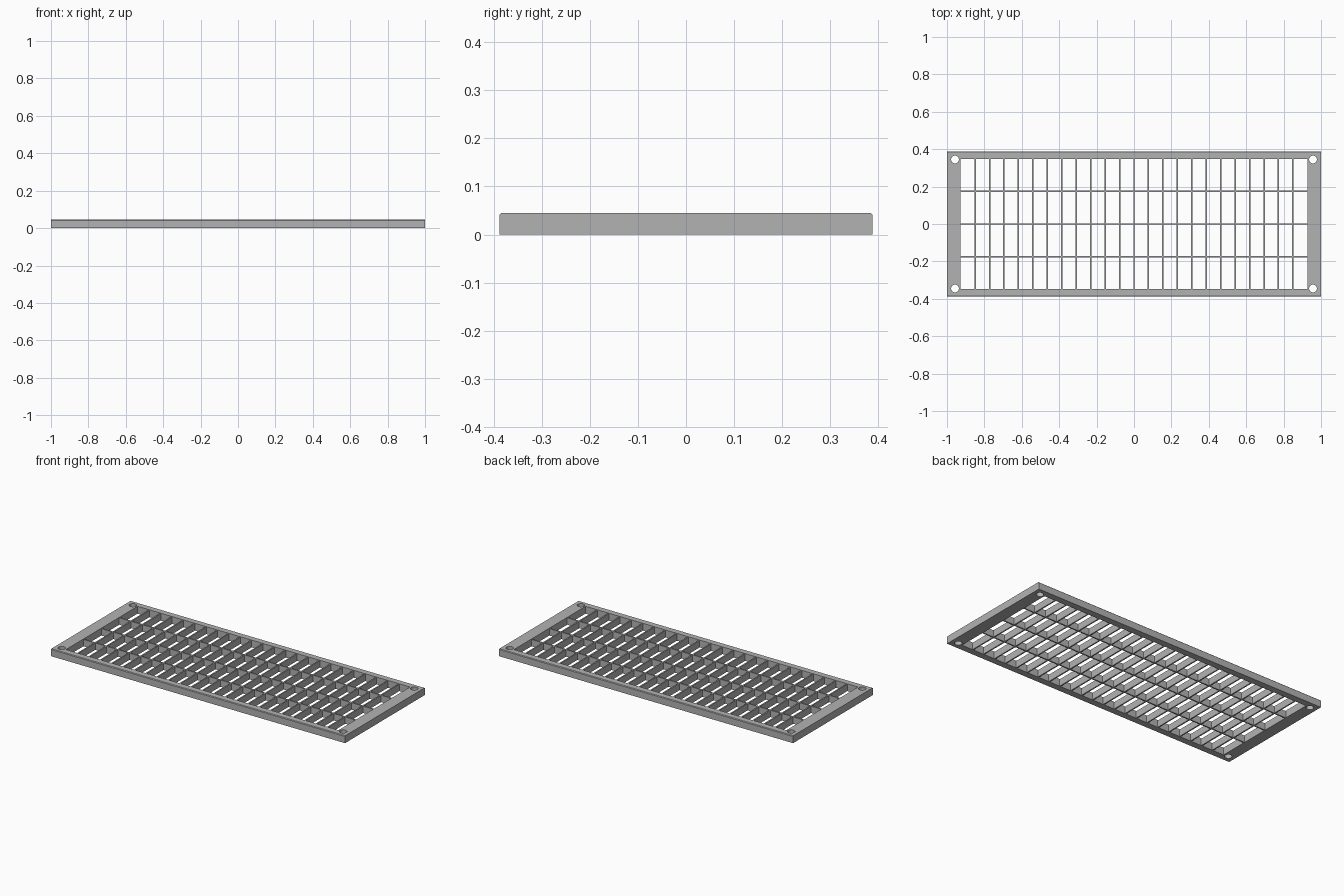
import bpy
import bmesh
from mathutils import Matrix

cube = bpy.data.objects.get("Cube")
if cube:
    bpy.data.objects.remove(cube)

HALF_X, HALF_Y, HEIGHT = 1.0, 0.388, 0.045
OPEN_X, OPEN_Y = 0.927, 0.348
CELLS_X, CELLS_Y = 24, 4
BAR = 0.008

steel = bpy.data.materials.new("grey steel")
steel.use_nodes = True
GREY = (0.45, 0.45, 0.45, 1)
steel.diffuse_color = GREY
steel.node_tree.nodes["Principled BSDF"].inputs["Base Color"].default_value = GREY


def add_box(bm, center, size):
    matrix = Matrix.Translation(center) @ Matrix.Diagonal((*size, 1))
    return bmesh.ops.create_cube(bm, size=1, matrix=matrix)["verts"]


def make_object(name, bm):
    mesh = bpy.data.meshes.new(name)
    bm.to_mesh(mesh)
    bm.free()
    mesh.materials.append(steel)
    obj = bpy.data.objects.new(name, mesh)
    bpy.context.collection.objects.link(obj)
    return obj


# Outer frame with its long top edges chamfered
bm = bmesh.new()
add_box(bm, (0, 0, HEIGHT / 2), (2 * HALF_X, 2 * HALF_Y, HEIGHT))
long_edges = [e for e in bm.edges
              if all(v.co.z > HEIGHT / 2 for v in e.verts)
              and abs(e.verts[0].co.x - e.verts[1].co.x) > 1]
bmesh.ops.bevel(bm, geom=long_edges, offset=0.004, segments=1, affect='EDGES')
frame = make_object("frame", bm)

# Cutter for the central opening and the four screw holes
bm = bmesh.new()
add_box(bm, (0, 0, HEIGHT / 2), (2 * OPEN_X, 2 * OPEN_Y, 3 * HEIGHT))
for sx in (-1, 1):
    for sy in (-1, 1):
        bmesh.ops.create_cone(bm, cap_ends=True, segments=32, radius1=0.021,
                              radius2=0.021, depth=3 * HEIGHT,
                              matrix=Matrix.Translation((sx * 0.957, sy * 0.345, HEIGHT / 2)))
cutter = make_object("frame_cutter", bm)
cut = frame.modifiers.new("openings", 'BOOLEAN')
cut.operation = 'DIFFERENCE'
cut.solver = 'EXACT'
cut.object = cutter

# Bake the cut and drop the cutter
bpy.context.view_layer.update()
evaluated = frame.evaluated_get(bpy.context.evaluated_depsgraph_get())
cut_mesh = bpy.data.meshes.new_from_object(evaluated)
frame.modifiers.clear()
frame.data = cut_mesh
bpy.data.objects.remove(cutter)

# Cross slats running front to back
slat_height = HEIGHT - 0.003
bm = bmesh.new()
for i in range(1, CELLS_X):
    x = -OPEN_X + i * 2 * OPEN_X / CELLS_X
    add_box(bm, (x, 0, slat_height / 2), (BAR, 2 * OPEN_Y, slat_height))
make_object("cross_slats", bm)

# Long bars running left to right
bm = bmesh.new()
for j in range(1, CELLS_Y):
    y = -OPEN_Y + j * 2 * OPEN_Y / CELLS_Y
    add_box(bm, (0, y, slat_height / 2), (2 * OPEN_X, BAR, slat_height))
make_object("long_bars", bm)
